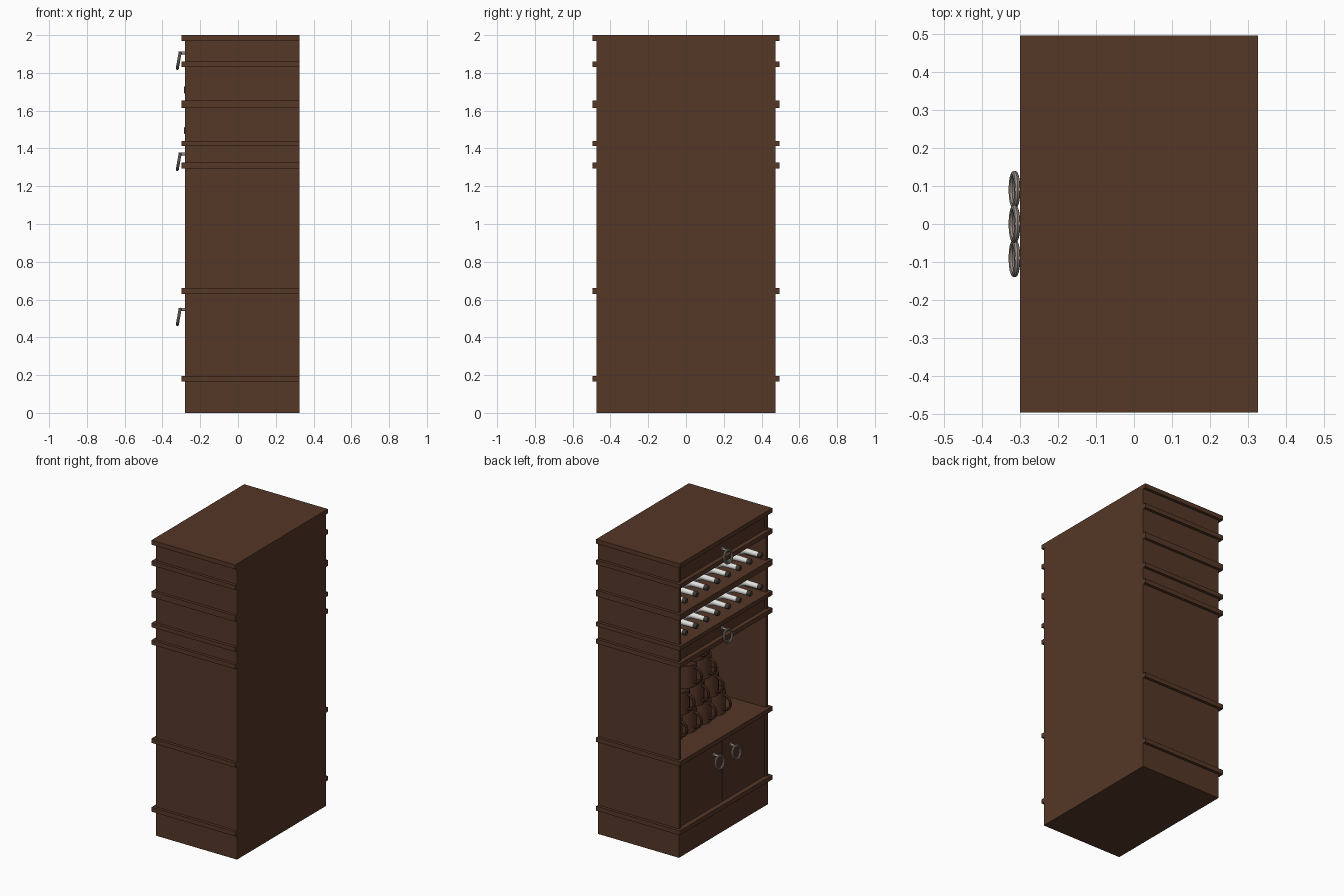
import bpy, bmesh, math
from mathutils import Matrix, Vector

if "Cube" in bpy.data.objects:
    bpy.data.objects.remove(bpy.data.objects["Cube"])


def material(name, r, g, b):
    m = bpy.data.materials.new(name)
    m.diffuse_color = (r, g, b, 1)
    m.use_nodes = True
    m.node_tree.nodes["Principled BSDF"].inputs["Base Color"].default_value = m.diffuse_color
    return m


WOOD = material("dark wood", 0.09, 0.038, 0.020)
MUG = material("mug wood", 0.09, 0.036, 0.019)
METAL = material("worn metal", 0.30, 0.26, 0.23)
GLASS = material("pale glass", 0.75, 0.75, 0.74)
CORK = material("dark stopper", 0.05, 0.040, 0.032)


def finish(name, bm, mat, smooth=False):
    bmesh.ops.recalc_face_normals(bm, faces=bm.faces[:])
    me = bpy.data.meshes.new(name)
    bm.to_mesh(me)
    bm.free()
    ob = bpy.data.objects.new(name, me)
    bpy.context.collection.objects.link(ob)
    me.materials.append(mat)
    if smooth:
        bpy.ops.object.select_all(action='DESELECT')
        ob.select_set(True)
        bpy.context.view_layer.objects.active = ob
        bpy.ops.object.shade_smooth_by_angle(angle=math.radians(40))
    return ob


def box(name, x0, x1, y0, y1, z0, z1, mat=WOOD):
    bm = bmesh.new()
    bmesh.ops.create_cube(bm, size=1)
    for v in bm.verts:
        v.co = Vector(((x0 + x1) / 2 + v.co.x * (x1 - x0),
                       (y0 + y1) / 2 + v.co.y * (y1 - y0),
                       (z0 + z1) / 2 + v.co.z * (z1 - z0)))
    return finish(name, bm, mat)


def lathe(name, profile, mat, matrix, n=20):
    """Spin (radius, height) points round local z, then place by matrix."""
    bm = bmesh.new()
    vs = [bm.verts.new((r, 0, h)) for r, h in profile]
    es = [bm.edges.new(p) for p in zip(vs, vs[1:])]
    bmesh.ops.spin(bm, geom=vs + es, axis=(0, 0, 1), cent=(0, 0, 0),
                   steps=n, angle=math.tau)
    bmesh.ops.remove_doubles(bm, verts=bm.verts[:], dist=1e-5)
    bm.transform(matrix)
    return finish(name, bm, mat, True)


def ring(name, R, r, mat, matrix, a0=0, a1=math.tau, n=24, m=8):
    """Torus or torus arc in the local xz plane."""
    bm = bmesh.new()
    closed = abs(a1 - a0 - math.tau) < 1e-6
    loops = []
    for i in range(n if closed else n + 1):
        a = a0 + (a1 - a0) * i / n
        loops.append([bm.verts.new(((R + r * math.cos(t)) * math.cos(a),
                                    r * math.sin(t),
                                    (R + r * math.cos(t)) * math.sin(a)))
                      for t in (math.tau * j / m for j in range(m))])
    pairs = list(zip(loops, loops[1:])) + ([(loops[-1], loops[0])] if closed else [])
    for A, B in pairs:
        for j in range(m):
            bm.faces.new((A[j], A[(j + 1) % m], B[(j + 1) % m], B[j]))
    bm.transform(matrix)
    return finish(name, bm, mat, True)


T = Matrix.Translation

# Carcass: base, side panels and back
box("base", -0.28, 0.325, -0.475, 0.475, 0, 0.17)
for s in (-1, 1):
    ys = sorted((s * 0.455, s * 0.475))
    box("side_panel", -0.28, 0.325, *ys, 0.17, 1.98)
box("back_panel", 0.305, 0.325, -0.456, 0.456, 0.17, 1.98)

# Shelves that overhang as trim on the front and both sides
for z0, z1 in ((0.165, 0.195), (0.63, 0.66), (1.295, 1.325), (1.412, 1.44),
               (1.615, 1.655), (1.83, 1.86), (1.97, 2.0)):
    box("shelf", -0.30, 0.325, -0.495, 0.495, z0, z1)

# Drawers and doors, set slightly back
for z0, z1 in ((1.325, 1.412), (1.86, 1.97)):
    box("drawer", -0.27, 0.28, -0.453, 0.453, z0, z1)
for s in (-1, 1):
    ys = sorted((s * 0.003, s * 0.453))
    box("door", -0.27, -0.25, *ys, 0.197, 0.628)


# Ring pulls: a short post with a tilted hanging ring
def pull(y, z):
    lathe("pull_post", [(0, 0), (0.014, 0), (0.014, 0.006), (0.008, 0.01),
                        (0.008, 0.045), (0, 0.045)], METAL,
          T((-0.269, y, z)) @ Matrix.Rotation(-math.pi / 2, 4, 'Y'), 12)
    ring("pull_ring", 0.042, 0.008, METAL,
         T((-0.314, y, z - 0.04)) @ Matrix.Rotation(math.radians(10), 4, 'Y')
         @ Matrix.Rotation(math.pi / 2, 4, 'Z'))


pull(0, 1.905)
pull(0, 1.37)
pull(0.09, 0.548)
pull(-0.09, 0.548)

# Two rows of bottles lying with their necks to the opening
for z in (1.495, 1.71):
    for i in range(8):
        M = T((-0.287, (i - 3.5) * 0.115, z)) @ Matrix.Rotation(math.pi / 2, 4, 'Y')
        lathe("bottle", [(0.017, 0.022), (0.019, 0.12), (0.032, 0.15),
                         (0.05, 0.19), (0.05, 0.48), (0, 0.48)], GLASS, M, 16)
        lathe("bottle_stopper", [(0, 0), (0.015, 0), (0.018, 0.004),
                                 (0.018, 0.026), (0, 0.026)], CORK, M, 16)

# Pyramid of mugs with handles to the opening
for row in range(4):
    count = 4 - row
    for i in range(count):
        y = (i - (count - 1) / 2) * 0.155
        z = 0.66 + row * 0.152
        lathe("mug", [(0, 0), (0.072, 0), (0.072, 0.15), (0.062, 0.15),
                      (0.060, 0.015), (0, 0.015)], MUG, T((-0.05, y, z)), 20)
        ring("mug_handle", 0.05, 0.009, MUG, T((-0.12, y, z + 0.08)),
             math.pi / 2, math.pi * 1.5, 12)
